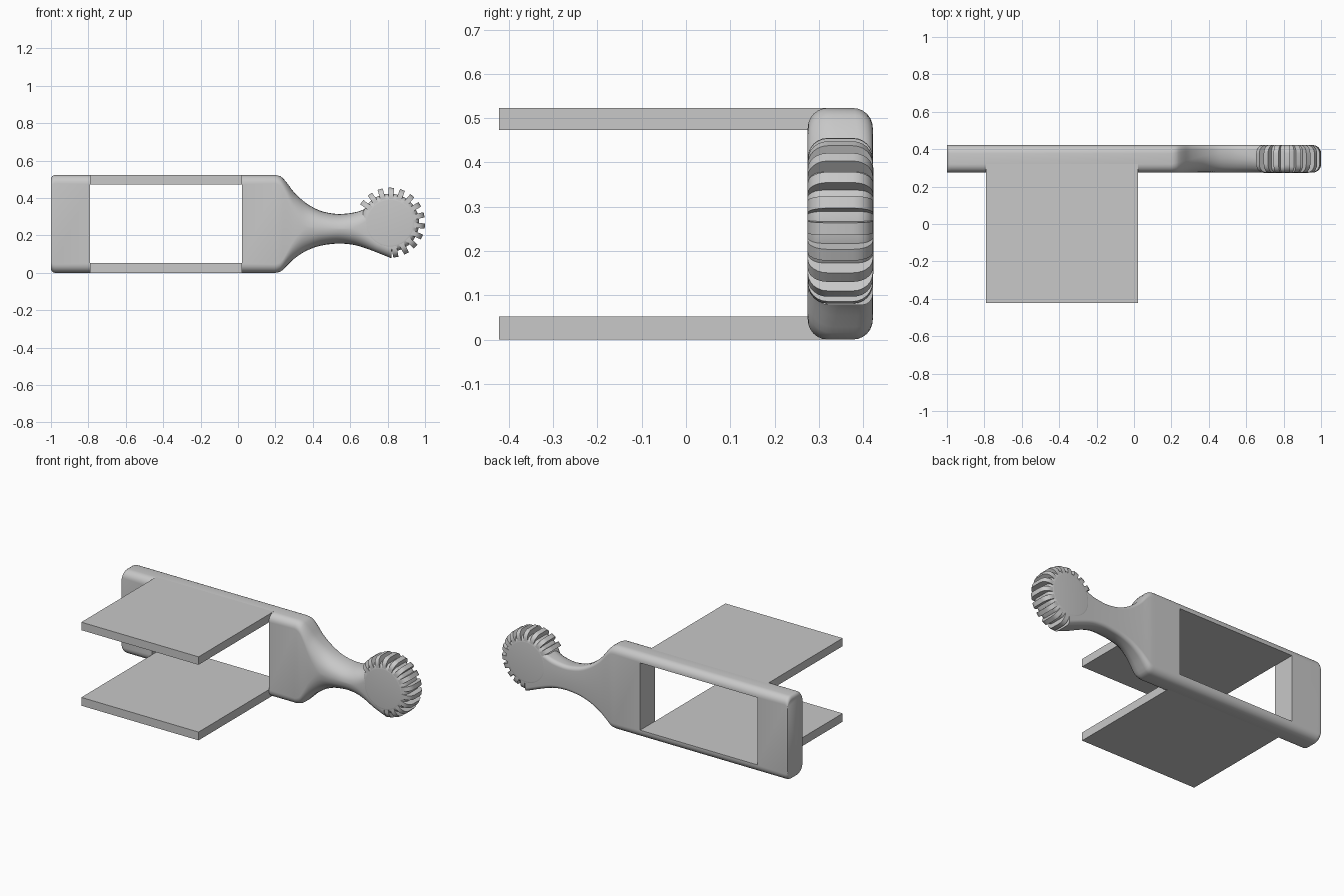
import bpy
import bmesh
from math import sin, cos, pi, radians
from mathutils import Matrix, Vector

if "Cube" in bpy.data.objects:
    bpy.data.objects.remove(bpy.data.objects["Cube"])

grey = bpy.data.materials.new("plain grey")
grey.use_nodes = True
grey.diffuse_color = (0.58, 0.58, 0.58, 1)
grey.node_tree.nodes["Principled BSDF"].inputs["Base Color"].default_value = grey.diffuse_color

FRONT, BACK = 0.275, 0.422
TOP = 0.523
HEAD = Vector((0.813, 0, 0.268))


def finish(bm, name, smooth=True):
    bmesh.ops.recalc_face_normals(bm, faces=bm.faces)
    mesh = bpy.data.meshes.new(name)
    bm.to_mesh(mesh)
    bm.free()
    mesh.materials.append(grey)
    ob = bpy.data.objects.new(name, mesh)
    bpy.context.collection.objects.link(ob)
    if smooth:
        select(ob)
        bpy.ops.object.shade_smooth_by_angle(angle=radians(35))
    return ob


def select(ob):
    bpy.ops.object.select_all(action="DESELECT")
    ob.select_set(True)
    bpy.context.view_layer.objects.active = ob


def box(name, lo, hi):
    bm = bmesh.new()
    bmesh.ops.create_cube(bm, size=1)
    for v in bm.verts:
        v.co = [(a + b) / 2 + c * (b - a) for a, b, c in zip(lo, hi, v.co)]
    return finish(bm, name, False)


def ease(table, x):
    """Smooth interpolation through (x, value) pairs."""
    if x <= table[0][0]:
        return table[0][1]
    for i in range(len(table) - 1):
        (x0, a), (x1, b) = table[i], table[i + 1]
        if x <= x1:
            before, after = table[max(i - 1, 0)], table[min(i + 2, len(table) - 1)]
            m0 = (b - before[1]) / (x1 - before[0]) * (x1 - x0)
            m1 = (after[1] - a) / (after[0] - x0) * (x1 - x0)
            t = (x - x0) / (x1 - x0)
            return (a * (2*t**3 - 3*t**2 + 1) + m0 * (t**3 - 2*t**2 + t)
                    + b * (3*t**2 - 2*t**3) + m1 * (t**3 - t**2))
    return table[-1][1]


# Contours of the frame, neck and tail
upper = [(0.2, TOP), (0.23, 0.514), (0.26, 0.483), (0.3, 0.43), (0.36, 0.376),
         (0.43, 0.336), (0.5, 0.318), (0.56, 0.315), (0.64, 0.327), (0.7, 0.35), (0.82, 0.38)]
lower = [(0.2, 0), (0.23, 0.008), (0.26, 0.037), (0.3, 0.075), (0.36, 0.115),
         (0.43, 0.142), (0.5, 0.154), (0.56, 0.156), (0.63, 0.147), (0.7, 0.125), (0.82, 0.078)]
front_height = [(0.2, 0.045), (0.24, 0.055), (0.3, 0.1), (0.36, 0.12),
                (0.43, 0.09), (0.5, 0.077), (0.64, 0.077), (0.74, 0.05)]
front_depth = [(0.2, 0.045), (0.3, 0.07), (0.43, 0.1), (0.56, 0.1), (0.74, 0.05)]
back_round = [(0.2, 0.045), (0.36, 0.025), (0.7, 0.025)]


def section(x, inset=0):
    zt, zb = ease(upper, x) - inset, ease(lower, x) + inset
    half = (zt - zb) / 2 * 0.98
    fz, fy = min(ease(front_height, x), half), ease(front_depth, x)
    r = min(ease(back_round, x), half)
    corners = [(FRONT + fy, zt - fz, fy, fz, 90), (FRONT + fy, zb + fz, fy, fz, 180),
               (BACK - r, zb + r, r, r, 270), (BACK - r, zt - r, r, r, 0)]
    return [(x, cy + ry * cos(radians(a0 + 15 * k)), cz + rz * sin(radians(a0 + 15 * k)))
            for cy, cz, ry, rz, a0 in corners for k in range(7)]


# Frame and neck as one lofted body
edge = 0.022
stations = [(-1 + edge * (1 - cos(k * pi / 8)), edge * (1 - sin(k * pi / 8))) for k in range(5)]
stations += [(0.2 + 0.62 * k / 48, 0) for k in range(49)]
bm = bmesh.new()
rings = [[bm.verts.new(p) for p in section(*s)] for s in stations]
for a, b in zip(rings, rings[1:]):
    for i in range(len(a)):
        j = (i + 1) % len(a)
        bm.faces.new((a[i], a[j], b[j], b[i]))
bm.faces.new(rings[0])
bm.faces.new(rings[-1])
body = finish(bm, "frame_and_neck", False)

# Rectangular opening through the frame
cutter = box("opening_cutter", (-0.79, 0.1, 0.052), (0.022, 0.6, 0.473))
cut = body.modifiers.new("opening", "BOOLEAN")
cut.operation = "DIFFERENCE"
cut.solver = "EXACT"
cut.object = cutter
select(body)
bpy.ops.object.modifier_apply(modifier=cut.name)
bpy.ops.object.shade_smooth_by_angle(angle=radians(35))
bpy.data.objects.remove(cutter)

# Two flat plates reaching forward
box("lower_plate", (-0.79, -0.422, 0), (0.022, FRONT + 0.045, 0.052))
box("upper_plate", (-0.79, -0.422, 0.473), (0.022, FRONT + 0.045, TOP))


def rounded_side(radius, corner, y0, y1):
    """Radius and depth pairs of a rim with rounded shoulders."""
    turn = [radians(15 * k) for k in range(7)]
    pts = [(radius - corner + corner * sin(t), y0 + corner - corner * cos(t)) for t in turn]
    return pts + [(r, y0 + y1 - y) for r, y in reversed(pts)]


# Round head, turned from a rim profile
bm = bmesh.new()
steps = 64
rim = rounded_side(0.155, 0.035, FRONT - 0.001, BACK + 0.001)
rings = [[bm.verts.new((HEAD.x + r * cos(2 * pi * k / steps), y,
                        HEAD.z + r * sin(2 * pi * k / steps))) for k in range(steps)]
         for r, y in rim]
for a, b in zip(rings, rings[1:]):
    for i in range(steps):
        j = (i + 1) % steps
        bm.faces.new((a[i], a[j], b[j], b[i]))
bm.faces.new(rings[0])
bm.faces.new(rings[-1])
finish(bm, "round_head")

# Teeth around the head
bm = bmesh.new()
width = 0.028
outline = [(0.1, FRONT)] + rounded_side(0.187, 0.045, FRONT, BACK) + [(0.1, BACK)]
for n in range(13):
    turn = Matrix.Rotation(-radians(144 - 18.7 * n), 4, "Y")
    sides = [[bm.verts.new(HEAD + turn @ Vector((r, y, s * width / 2))) for r, y in outline]
             for s in (-1, 1)]
    a, b = sides
    bm.faces.new(a)
    bm.faces.new(b)
    for i in range(len(a)):
        j = (i + 1) % len(a)
        bm.faces.new((a[i], a[j], b[j], b[i]))
finish(bm, "head_teeth")
